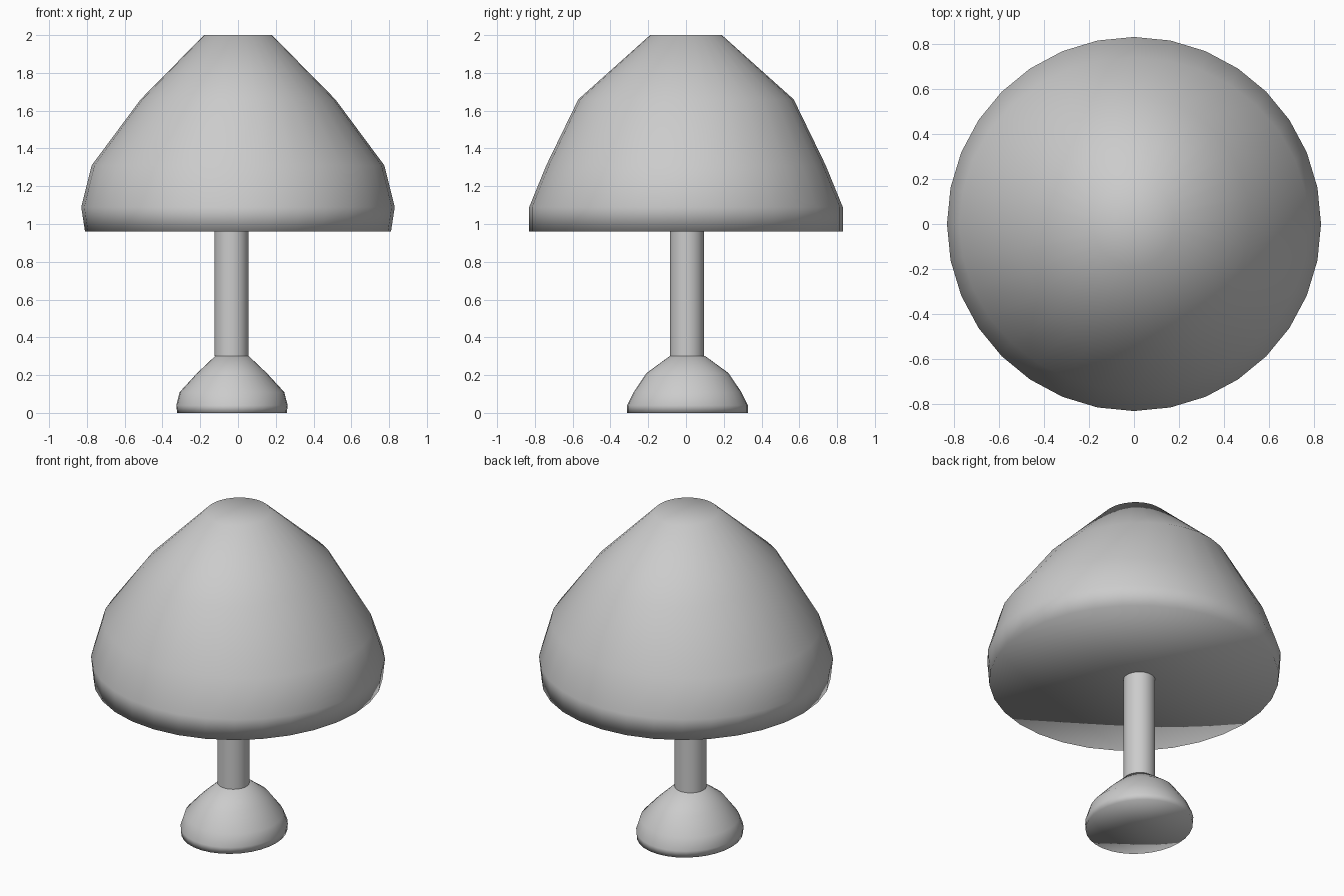
import bpy
import bmesh
from math import sin, cos, tau

if "Cube" in bpy.data.objects:
    bpy.data.objects.remove(bpy.data.objects["Cube"])


def loft(name, rings, centre=(0, 0), sides=32, sharp=False):
    """Stack elliptical rings (rx, ry, z) and close both ends with fans."""
    bm = bmesh.new()
    cx, cy = centre
    loops = [[bm.verts.new((cx + rx * cos(tau * i / sides),
                            cy + ry * sin(tau * i / sides), z))
              for i in range(sides)] for rx, ry, z in rings]
    bottom = bm.verts.new((cx, cy, rings[0][2]))
    top = bm.verts.new((cx, cy, rings[-1][2]))
    for i in range(sides):
        j = (i + 1) % sides
        for low, high in zip(loops, loops[1:]):
            bm.faces.new((low[i], low[j], high[j], high[i]))
        bm.faces.new((bottom, loops[0][j], loops[0][i]))
        bm.faces.new((top, loops[-1][i], loops[-1][j]))
    mesh = bpy.data.meshes.new(name)
    bm.to_mesh(mesh)
    bm.free()
    obj = bpy.data.objects.new(name, mesh)
    bpy.context.collection.objects.link(obj)
    bpy.context.view_layer.objects.active = obj
    obj.select_set(True)
    if sharp:
        bpy.ops.object.shade_smooth_by_angle()
    else:
        bpy.ops.object.shade_smooth()
    obj.select_set(False)
    return obj


# Large bell-shaped shade, slightly oval from ring to ring
loft("shade", [(0.81, 0.83, 0.96), (0.83, 0.83, 1.09), (0.775, 0.74, 1.31),
               (0.515, 0.57, 1.66), (0.18, 0.19, 2.0)])

# Small domed foot, a little off centre
loft("base", [(0.29, 0.32, 0.0), (0.295, 0.32, 0.04), (0.277, 0.285, 0.11),
              (0.185, 0.218, 0.21), (0.09, 0.095, 0.3)], centre=(-0.032, 0.008))

# Straight stem running up into the shade
loft("stem", [(0.09, 0.09, 0.3), (0.09, 0.09, 1.1)], centre=(-0.035, 0.005),
     sharp=True)
